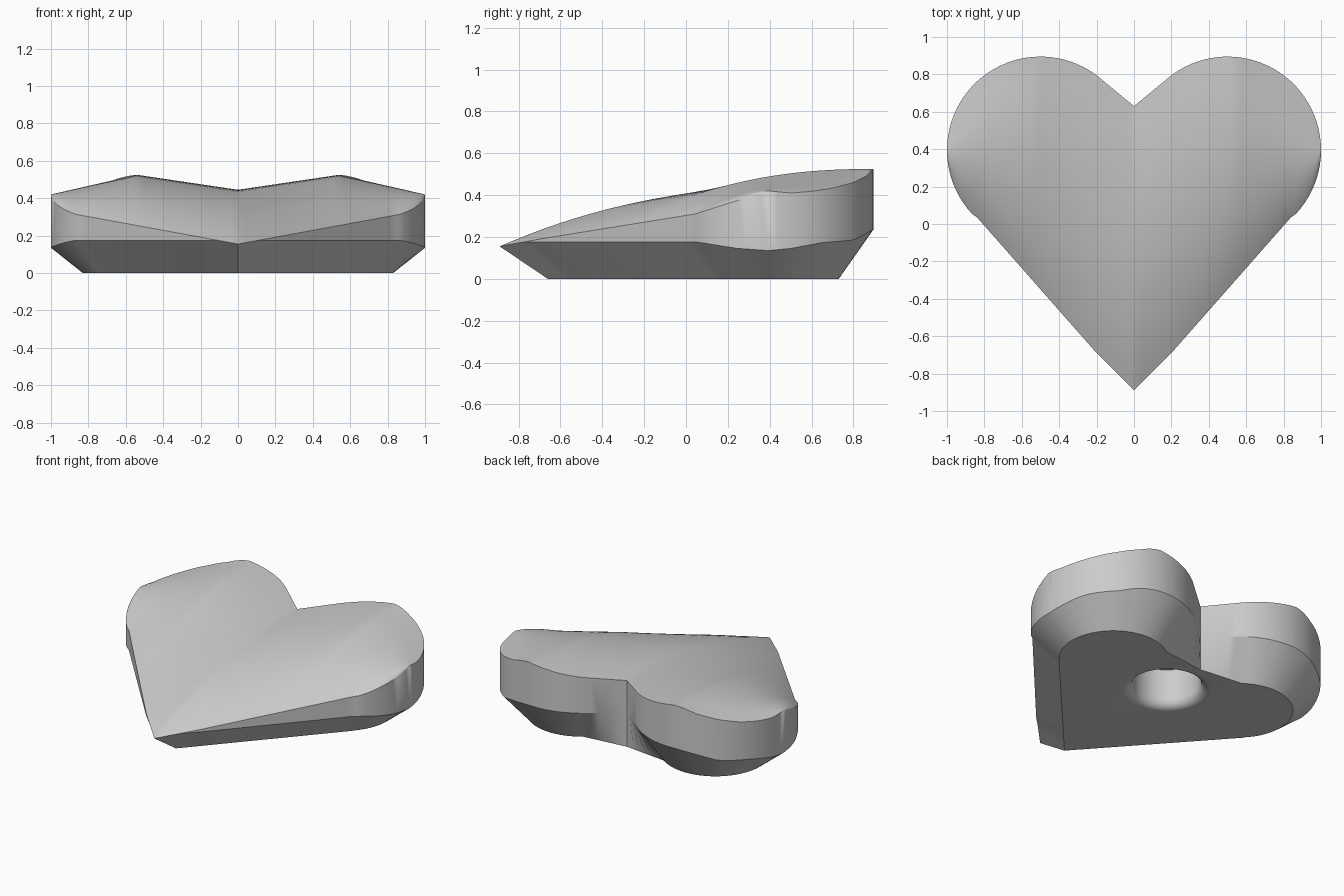
import bpy, bmesh, math

cube = bpy.data.objects.get("Cube")
if cube:
    bpy.data.objects.remove(cube, do_unlink=True)

CY, R = 0.395, 0.5          # lobe circle, centred at x = 0.5
PEAK = 0.54                 # where the rim is highest


def interp(v, pts):
    for (a, fa), (b, fb) in zip(pts, pts[1:]):
        if v <= b:
            return fa + (fb - fa) * max(0, v - a) / (b - a)
    return pts[-1][1]


def arc(x):
    return math.sqrt(max(0, R * R - (x - 0.5) ** 2))


# Heart outline as seen from above: front edge and back edge for each x
def front_y(x):
    if x < 0.2:
        return x - 0.89
    return 1.135 * (x - 0.2) - 0.69 if x < 0.86 else CY - arc(x)


def back_y(x):
    return 0.63 + 0.825 * x if x < 0.2 else CY + arc(x)


# Rim heights
def front_z(x):
    if x < 0.86:
        return 0.155 + 0.183 * x
    return interp(front_y(x), [(0.05, 0.312), (0.2, 0.36), (CY, 0.42)])


def back_z(x):
    if x <= PEAK:
        return 0.445 + 0.148 * x
    return interp(back_y(x), [(CY, 0.42), (0.5, 0.41), (0.6, 0.418), (0.7, 0.433),
                              (0.8, 0.46), (0.86, 0.49), (0.893, 0.525)])


# Bevel line height, and the smaller heart of the base
def bevel_z(x, y, back):
    if back and x < 0.5:
        return 0.235
    return interp(y, [(0.06, 0.175), (0.15, 0.16), (0.25, 0.145), (CY, 0.135),
                      (0.5, 0.145), (0.65, 0.173), (0.8, 0.185), (0.895, 0.235)])


def base_xy(x, back):
    if not back and x < 0.86:
        bx = x * 0.75 / 0.86
        return bx, -0.66 + 1.12 * bx
    if back and x < 0.2:
        return 1.5 * x, 0.63 + 0.17 * x
    s = 1 if back else -1
    return 0.5 + (x - 0.5) * 0.66, 0.4 + s * arc(x) * 0.66


bm = bmesh.new()


def skin(rows):
    for r, s in zip(rows, rows[1:]):
        for i in range(len(r) - 1):
            bm.faces.new((r[i], s[i], s[i + 1], r[i + 1]))


# Domed top: columns across one half
xs = [PEAK * i / 16 for i in range(17)]
xs += [PEAK + (1 - PEAK) * math.sin(math.pi / 2 * i / 20) for i in range(1, 21)]
columns, chord, rim = [], [], []
for x in xs:
    yf, zf, yb, zb = front_y(x), front_z(x), back_y(x), back_z(x)
    if x >= PEAK:
        t = (x - PEAK) / (1 - PEAK)
        rim.append(bm.verts.new((x, yb, zb)))
        yb = back_y(PEAK) + (CY - back_y(PEAK)) * t
        zb = 0.525 - 0.105 * t
    col = []
    for k in range(21):
        t = (k / 20) ** 1.2
        z = zf + (zb - zf) * (1 - (1 - t) ** 2.3)
        col.append(bm.verts.new((x, yf + (yb - yf) * t, z)))
    columns.append(col)
    if x >= PEAK:
        chord.append(col[-1])
skin(columns)
skin([[a, b] for a, b in zip(chord, rim)])      # flat lobe facet

# Side wall, bevel and base
wall, base = [], []
for x, back in [(x, False) for x in xs] + [(x, True) for x in reversed(xs[:-1])]:
    y, z = (back_y(x), back_z(x)) if back else (front_y(x), front_z(x))
    bx, by = base_xy(x, back)
    low = bm.verts.new((bx, by, 0))
    wall.append([bm.verts.new((x, y, z)),
                 bm.verts.new((x, y, min(z, bevel_z(x, y, back)))), low])
    base.append(low)
skin(wall)
bm.faces.new(base)
bmesh.ops.remove_doubles(bm, verts=bm.verts, dist=0.0005)

# Mirror to the other half
geom = bm.verts[:] + bm.edges[:] + bm.faces[:]
bmesh.ops.mirror(bm, geom=geom, axis='X', merge_dist=0.0005)
bmesh.ops.remove_doubles(bm, verts=bm.verts, dist=0.0005)
bmesh.ops.dissolve_degenerate(bm, edges=bm.edges, dist=0.0001)
bmesh.ops.recalc_face_normals(bm, faces=bm.faces)


def make_object(name, bm):
    me = bpy.data.meshes.new(name)
    bm.to_mesh(me)
    bm.free()
    ob = bpy.data.objects.new(name, me)
    bpy.context.collection.objects.link(ob)
    return ob


heart = make_object("heart_cap", bm)

# Rounded socket in the base
bm = bmesh.new()
profile = [(0, -0.05), (0.27, -0.05)]
profile += [(0.27 - 0.06 * math.sin(a), 0.06 - 0.06 * math.cos(a))
            for a in (math.pi / 2 * i / 8 for i in range(9))]
profile += [(0.21, 0.26), (0, 0.26)]
pv = [bm.verts.new((r, 0, z)) for r, z in profile]
pe = [bm.edges.new(e) for e in zip(pv, pv[1:])]
bmesh.ops.spin(bm, geom=pv + pe, cent=(0, 0, 0), axis=(0, 0, 1),
               angle=2 * math.pi, steps=48)
bmesh.ops.remove_doubles(bm, verts=bm.verts, dist=0.0005)
bmesh.ops.recalc_face_normals(bm, faces=bm.faces)
cutter = make_object("socket_cutter", bm)
cutter.location.y = 0.31
cutter.hide_render = True

mat = bpy.data.materials.new("plain_grey")
mat.use_nodes = True
grey = (0.6, 0.6, 0.6, 1)
mat.diffuse_color = grey
mat.node_tree.nodes["Principled BSDF"].inputs["Base Color"].default_value = grey
heart.data.materials.append(mat)

mod = heart.modifiers.new("socket", 'BOOLEAN')
mod.operation, mod.solver, mod.object = 'DIFFERENCE', 'EXACT', cutter
bpy.ops.object.select_all(action='DESELECT')
bpy.context.view_layer.objects.active = heart
heart.select_set(True)
bpy.ops.object.modifier_apply(modifier=mod.name)
bpy.data.objects.remove(cutter, do_unlink=True)
bpy.ops.object.shade_smooth_by_angle(angle=math.radians(30))
